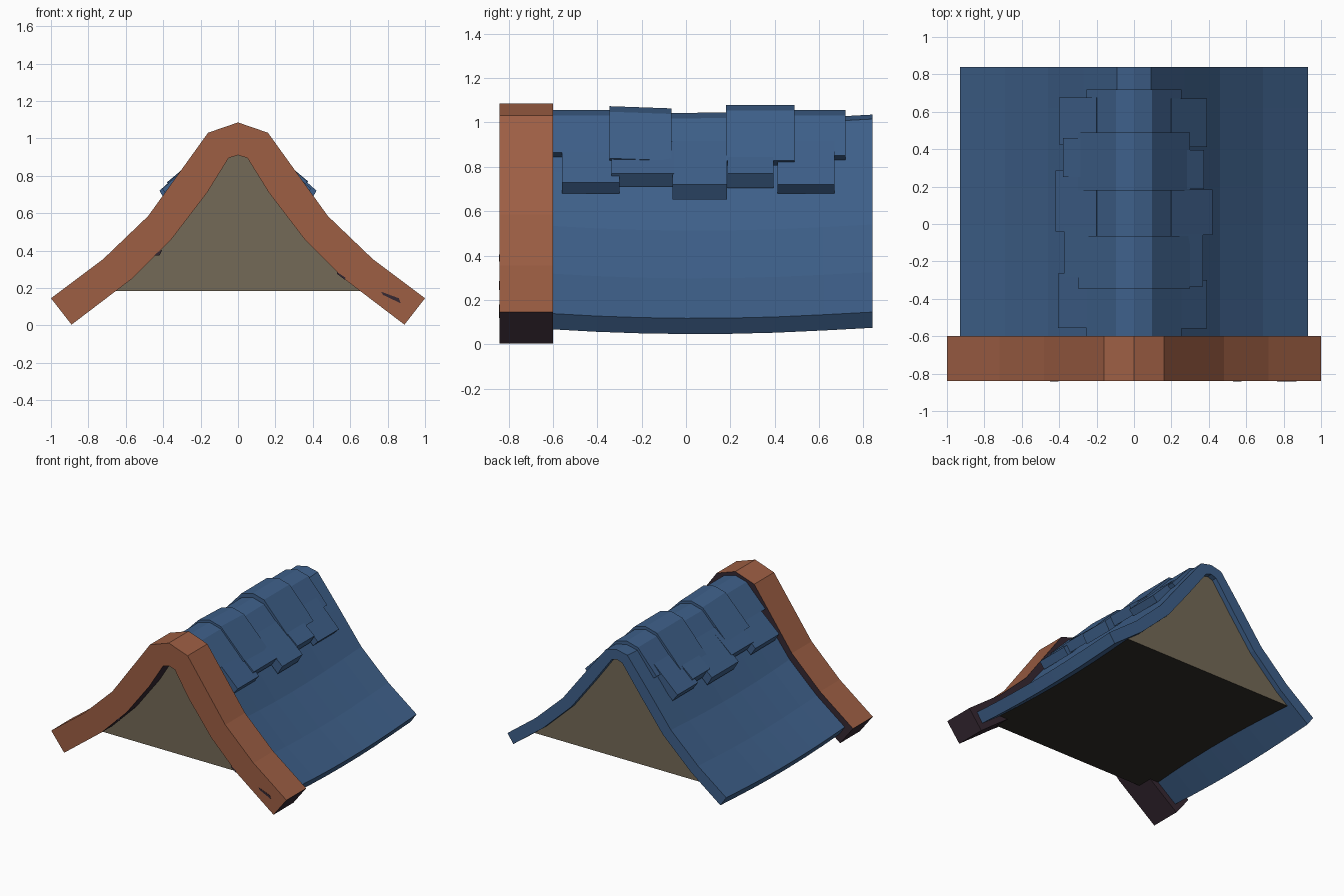
import bpy, bmesh

if "Cube" in bpy.data.objects:
    bpy.data.objects.remove(bpy.data.objects["Cube"])


def material(name, hex_rgb):
    m = bpy.data.materials.new(name)
    lin = [((c / 255 + 0.055) / 1.055) ** 2.4 for c in hex_rgb]
    m.diffuse_color = (*lin, 1)
    m.use_nodes = True
    m.node_tree.nodes["Principled BSDF"].inputs["Base Color"].default_value = m.diffuse_color
    return m


BLUE = material("slate_blue", (62, 96, 138))
RUST = material("rust_wood", (158, 95, 68))
PLUM = material("dark_plum", (54, 40, 50))
TAN = material("tan_gable", (116, 106, 87))
DARK = material("dark_underside", (48, 45, 41))


def finish(name, bm, mats, rule=None):
    bmesh.ops.recalc_face_normals(bm, faces=bm.faces)
    bm.normal_update()
    if rule:
        for f in bm.faces:
            f.material_index = rule(f)
    me = bpy.data.meshes.new(name)
    bm.to_mesh(me)
    bm.free()
    for m in mats:
        me.materials.append(m)
    ob = bpy.data.objects.new(name, me)
    bpy.context.collection.objects.link(ob)
    return ob


def mirrored(half):
    """Half profile from eave to ridge -> full profile, right to left."""
    return half + [(-x, z) for x, z in reversed(half[:-1])]


def band(name, outer, inner, ys, mats, dz=lambda y: 0, rule=None):
    """Strip between two profiles (same point count), swept along y."""
    bm = bmesh.new()
    n = len(outer)
    loop = outer + inner[::-1]
    rings = [[bm.verts.new((x, y, z + dz(y))) for x, z in loop] for y in ys]
    for a, b in zip(rings, rings[1:]):
        for i in range(2 * n):
            j = (i + 1) % (2 * n)
            bm.faces.new((a[i], a[j], b[j], b[i]))
    for r in (rings[0], rings[-1]):
        for i in range(n - 1):
            bm.faces.new((r[i], r[i + 1], r[2 * n - 2 - i], r[2 * n - 1 - i]))
    return finish(name, bm, mats, rule)


# Front barge board: rust on the front and outer faces, dark elsewhere
trim_out = mirrored([(1, .145), (.72, .355), (.48, .585), (.16, 1.03), (.16, 1.03), (0, 1.085)][:4] + [(0, 1.085)])
trim_in = mirrored([(.89, .004), (.57, .247), (.36, .455), (.05, .895), (0, .91)])
# extra bend in the upper limb
for prof, p in ((trim_out, (.32, .8075)), (trim_in, (.165, .71))):
    prof.insert(3, p)
    prof.insert(len(prof) - 3, (-p[0], p[1]))


def trim_rule(f):
    front = f.normal.y < -.5
    outer = f.normal.z > .3 and abs(f.normal.y) < .5
    return 0 if front or outer else 1


band("front_barge_board", trim_out, trim_in, [-.84, -.6], [RUST, PLUM], rule=trim_rule)


# Dark chips on the front board
def plate(name, pts):
    bm = bmesh.new()
    f = bm.faces.new([bm.verts.new((x, -.842, z)) for x, z in pts])
    ext = bmesh.ops.extrude_face_region(bm, geom=[f])
    bmesh.ops.translate(bm, vec=(0, .004, 0),
                        verts=[v for v in ext["geom"] if isinstance(v, bmesh.types.BMVert)])
    finish(name, bm, [PLUM])


plate("chip_low", [(.765, .18), (.86, .145), (.87, .118), (.775, .163)])
plate("chip_right", [(.53, .285), (.575, .255), (.57, .245), (.53, .275)])
plate("chip_left", [(-.45, .373), (-.42, .373), (-.405, .405), (-.43, .39)])


# Sagging roof slab
def sag(y):
    return -.028 * max(0, 1 - ((y - .05) / .75) ** 2)


roof_out = mirrored([(.93, .145), (.69, .325), (.46, .54), (.27, .787), (.09, 1.015), (0, 1.035)])
roof_in = mirrored([(.88, .074), (.63, .262), (.39, .488), (.2, .735), (.045, .945), (0, .96)])
band("roof_slab", roof_out, roof_in, [-.61, -.4, -.2, 0, .2, .4, .62, .84], [BLUE], dz=sag)

# Gable core filling the space under the roof
core_half = [(.75, .185), (.645, .275), (.405, .5), (.215, .75), (.05, .957), (0, .972)]
core_out = mirrored(core_half)
core_in = [(x, .185) for x, z in core_out]
core_out[0], core_out[-1] = (.75, .19), (-.75, .19)
band("gable_core", core_out, core_in, [-.72, .80], [TAN, DARK],
     rule=lambda f: 1 if f.normal.z < -.5 else 0)

# Ridge caps: y start, y end, half width, lower edge z, top z at each end
caps = [(-.6, -.345, .255, .865, 1.055, 1.055), (-.345, -.065, .30, .838, 1.073, 1.063),
        (-.065, .18, .255, .85, 1.042, 1.045), (.18, .49, .30, .828, 1.078, 1.078),
        (.49, .72, .255, .85, 1.055, 1.055)]
for i, (y0, y1, w, zb, t0, t1) in enumerate(caps):
    out = mirrored([(w, zb), (.095, t0 - .025), (0, t0)])
    inn = mirrored([(w - .03, zb - .022), (.075, t0 - .065), (0, t0 - .05)])
    band(f"ridge_cap_{i + 1}", out, inn, [y0, y1], [BLUE],
         dz=lambda y: (t1 - t0) * (y - y0) / (y1 - y0))

# Side shingles tucked below the caps: side, y start, y end, outer x, edge z, bottom z
shingles = [(1, -.56, -.30, .39, .73, .68), (1, -.335, -.055, .37, .77, .71),
            (1, -.06, .185, .42, .72, .652), (1, .188, .395, .375, .77, .705),
            (1, .412, .67, .39, .72, .68),
            (-1, -.555, -.265, .405, .73, .67), (-1, -.285, -.02, .375, .765, .705),
            (-1, -.04, .285, .42, .72, .652), (-1, .25, .46, .38, .765, .70),
            (-1, .425, .675, .40, .73, .675)]
for i, (s, y0, y1, x, z, zb) in enumerate(shingles):
    out = [(s * x, z), (s * .2, .915)]
    inn = [(s * (x - .04), zb), (s * .17, .86)]
    band(f"side_shingle_{i + 1}", out, inn, [y0, y1], [BLUE])
